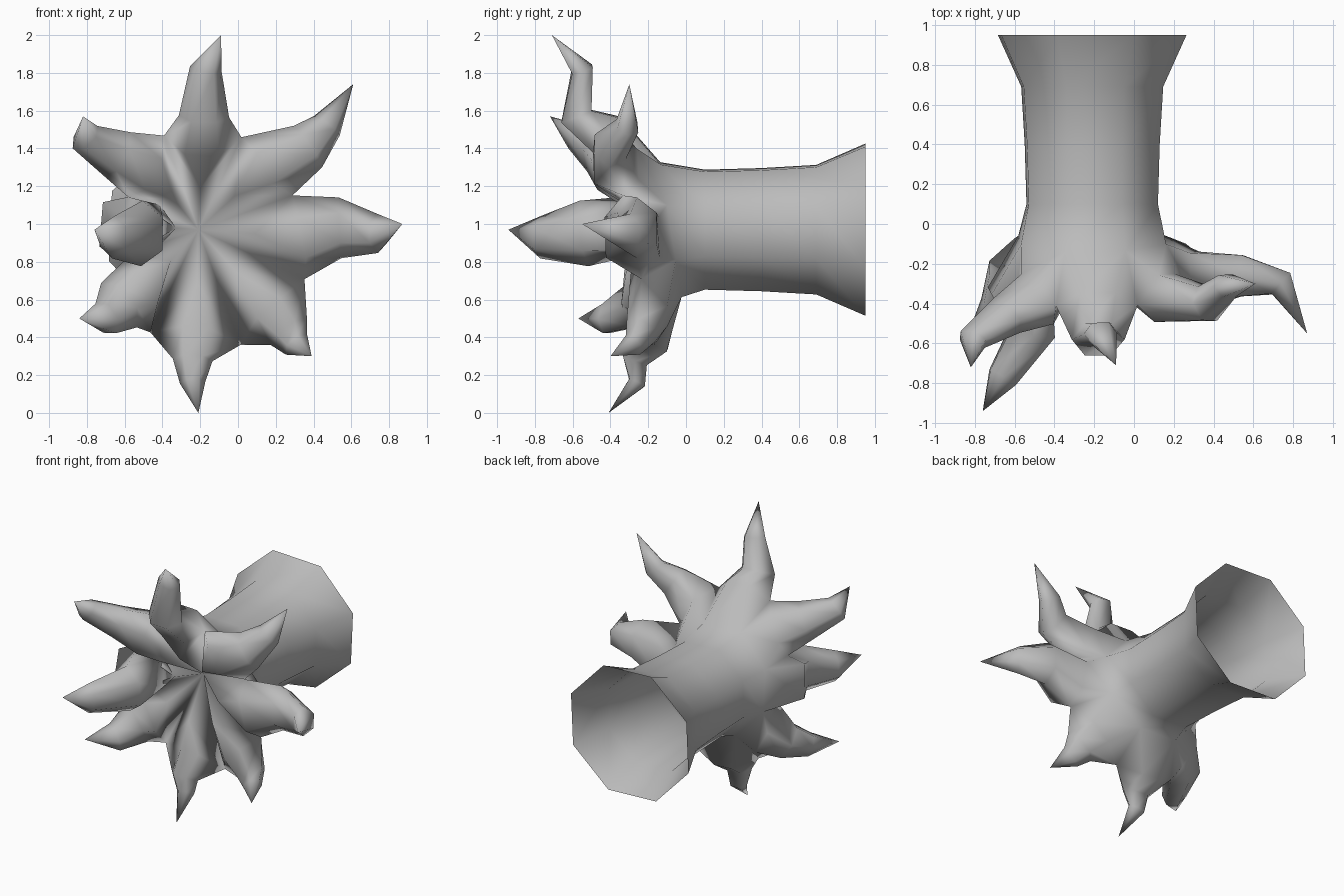
import bpy, bmesh, math
from mathutils import Vector

cube = bpy.data.objects.get("Cube")
if cube:
    bpy.data.objects.remove(cube)

# Bark colour
bark = bpy.data.materials.new("grey_bark")
bark.use_nodes = True
GREY = (0.5, 0.5, 0.5, 1)
bark.diffuse_color = GREY
bark.node_tree.nodes["Principled BSDF"].inputs["Base Color"].default_value = GREY

SIDES = 8
CENTRE = Vector((-0.21, -0.1, 0.97))

# Trunk profile (y, radius, lean of the ring) from the sawn end to the roots
PROFILE = [(0.95, 0.485, 0), (0.69, 0.365, 0), (0.4, 0.347, 0), (0.1, 0.338, 0),
           (-0.08, 0.38, 0.06)]

# Reach of the valley on either side of each root
VALLEY_REACH = [0.62, 0.53, 0.54, 0.53, 0.41, 0.38, 0.6, 0.65]

# Roots in turn from the left side: girth, then knee, wrist and tip positions
ROOTS = [
    (1.15, (0.54, -0.26, 0.98), (0.74, -0.3, 0.95), (0.87, -0.55, 1)),
    (0.95, (0.37, -0.4, 1.41), (0.47, -0.31, 1.52), (0.61, -0.3, 1.74)),
    (0.95, (-0.18, -0.58, 1.57), (-0.17, -0.55, 1.82), (-0.09, -0.71, 2)),
    (0.98, (-0.64, -0.46, 1.37), (-0.81, -0.58, 1.46), (-0.82, -0.72, 1.57)),
    (1.25, (-0.51, -0.54, 0.95), (-0.66, -0.77, 0.93), (-0.76, -0.94, 0.97)),
    (1.08, (-0.63, -0.26, 0.57), (-0.7, -0.42, 0.5), (-0.84, -0.57, 0.5)),
    (0.75, (-0.24, -0.27, 0.28), (-0.24, -0.26, 0.16), (-0.21, -0.41, 0)),
    (0.85, (0.27, -0.24, 0.43), (0.31, -0.28, 0.36), (0.39, -0.4, 0.3)),
]
# Half width and half thickness at the base, knee and wrist
TAPER = [(0.19, 0.125), (0.14, 0.09), (0.09, 0.06)]
# Section outline: right, back pair, left, front pair (across, towards front)
HEX = [(-1, 0), (-0.5, -1), (0.5, -1), (1, 0), (0.5, 1), (-0.5, 1)]

bm = bmesh.new()


def corner_angle(i):
    return math.radians(-25 + 360 / SIDES * i)


def bridge(a, b):
    """Join two closed rings of vertices with faces."""
    n = len(a)
    for i in range(n):
        j = (i + 1) % n
        bm.faces.new((a[i], a[j], b[j], b[i]))


def section(path, k, angle, girth):
    """Six-sided slice across a root at path point k."""
    width, depth = TAPER[k]
    along = (path[k + 1] - path[max(k - 1, 0)]).normalized()
    across = Vector((-math.sin(angle), 0, math.cos(angle)))
    across = (across - along * across.dot(along)).normalized()
    front = along.cross(across)
    return [path[k] + (across * (u * width) + front * (v * depth)) * girth for u, v in HEX]


# Trunk tube, open at the sawn end
rings = []
for y, r, lean in PROFILE:
    ring = []
    for i in range(SIDES):
        a = corner_angle(i)
        ring.append(bm.verts.new((CENTRE.x + 1.04 * r * math.cos(a), y - lean * math.sin(a),
                                  CENTRE.z + r * math.sin(a))))
    rings.append(ring)
for a, b in zip(rings, rings[1:]):
    bridge(a, b)

# Valleys between the roots, further forward towards the top
valleys = []
for i, reach in enumerate(VALLEY_REACH):
    a = corner_angle(i)
    valleys.append(bm.verts.new((CENTRE.x + reach * math.cos(a), -0.29 - 0.13 * math.sin(a),
                                 CENTRE.z + reach * math.sin(a))))
hub = bm.verts.new(CENTRE)

# Roots growing out of each trunk side
for i, (girth, *joints) in enumerate(ROOTS):
    j = (i + 1) % SIDES
    angle = corner_angle(i + 0.5)
    base = (valleys[i].co + valleys[j].co) / 2
    path = [base] + [Vector(p) for p in joints]
    # The base section shares its side corners with the valleys
    first = section(path, 0, angle, girth)
    v0, v1 = valleys[i], valleys[j]
    b0, b1, f1, f0 = [bm.verts.new(first[n]) for n in (1, 2, 4, 5)]
    loop = [v0, b0, b1, v1, f1, f0]
    for k in (1, 2):
        following = [bm.verts.new(p) for p in section(path, k, angle, girth)]
        bridge(loop, following)
        loop = following
    tip = bm.verts.new(path[-1])
    for n in range(len(HEX)):
        bm.faces.new((loop[n - 1], loop[n], tip))
    # Rounded ridge between the hub and the front of the root
    ridge = bm.verts.new(CENTRE.lerp((f0.co + f1.co) / 2, 0.55) + Vector((0, -0.08, 0)))
    # Flare from the trunk into the back, and fan from the front to the hub
    t0, t1 = rings[-1][i], rings[-1][j]
    for face in ((t0, b0, v0), (t0, t1, b1, b0), (t1, v1, b1),
                 (hub, v0, ridge), (ridge, v0, f0), (ridge, f0, f1),
                 (ridge, f1, v1), (hub, ridge, v1)):
        bm.faces.new(face)

bmesh.ops.recalc_face_normals(bm, faces=bm.faces)
mesh = bpy.data.meshes.new("stump_with_roots")
bm.to_mesh(mesh)
bm.free()
mesh.materials.append(bark)
mesh.shade_smooth()
stump = bpy.data.objects.new("stump_with_roots", mesh)
bpy.context.collection.objects.link(stump)
